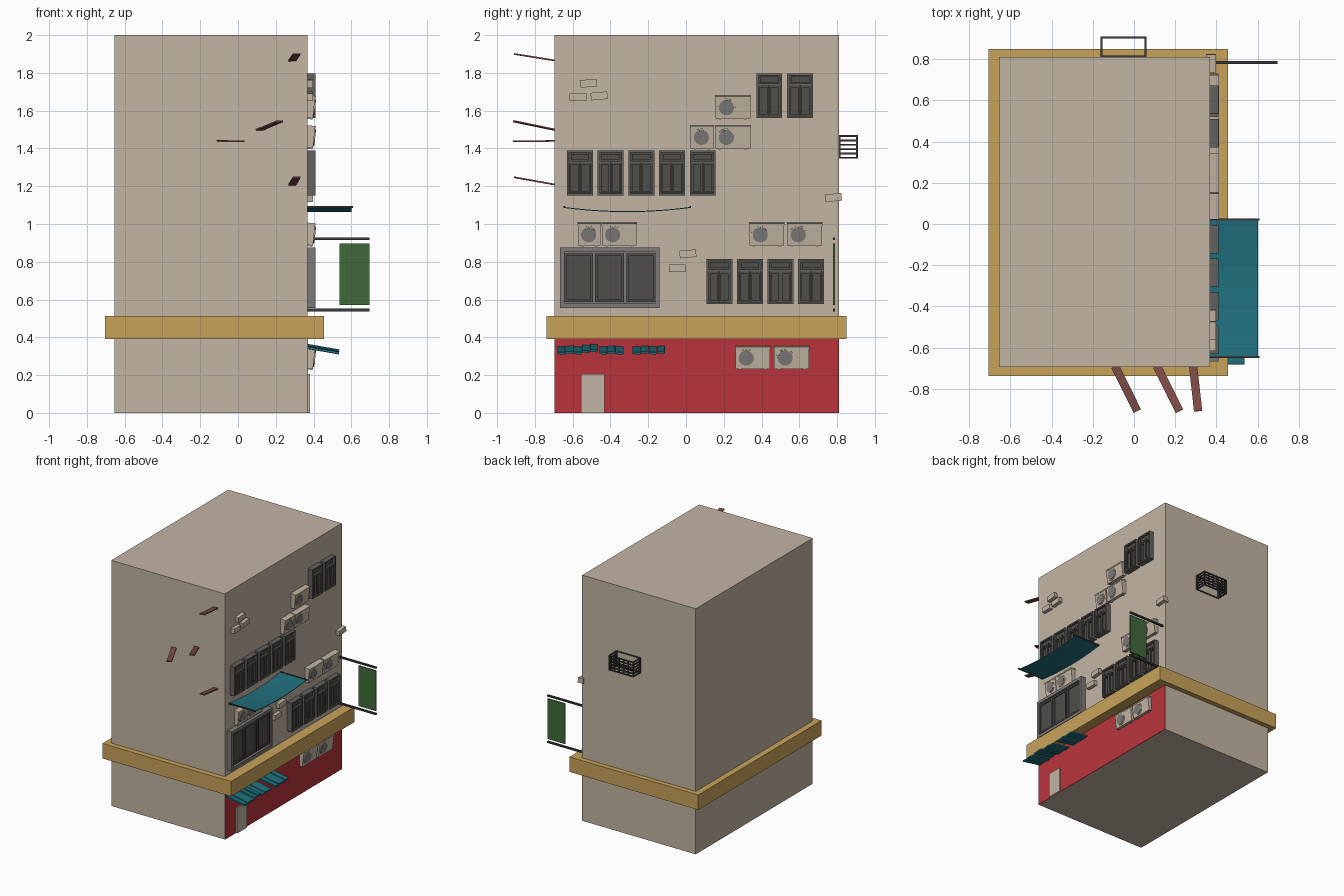
import bpy, bmesh, math
from mathutils import Vector, Matrix

if "Cube" in bpy.data.objects:
    bpy.data.objects.remove(bpy.data.objects["Cube"])


def material(name, hexcol):
    ch = [int(hexcol[i:i + 2], 16) / 255 for i in (0, 2, 4)]
    lin = [c / 12.92 if c < 0.04045 else ((c + 0.055) / 1.055) ** 2.4 for c in ch]
    m = bpy.data.materials.new(name)
    m.diffuse_color = (*lin, 1)
    m.use_nodes = True
    m.node_tree.nodes["Principled BSDF"].inputs["Base Color"].default_value = m.diffuse_color
    return m


WALL = material("beige", "c3b5a3")
LEDGE = material("ochre", "c9a35b")
RED = material("red", "b9343b")
FRAME = material("mid grey", "7d7b78")
TALL = material("dark grey", "64625e")
PANE = material("charcoal", "504e4a")
TEAL = material("teal", "20707e")
GREEN = material("green", "40693a")
METAL = material("black metal", "3a393b")
BROWN = material("red brown", "7d4b45")

X0, X1, Y0, Y1 = -0.655, 0.368, -0.695, 0.81    # wall extents


def box(bm, lo, hi, mat=0, rot=None):
    lo, hi = Vector(lo), Vector(hi)
    m = Matrix.Translation((lo + hi) / 2)
    if rot:
        m = m @ rot
    m = m @ Matrix.Diagonal((*(hi - lo), 1))
    vs = bmesh.ops.create_cube(bm, size=1, matrix=m)["verts"]
    for f in {f for v in vs for f in v.link_faces}:
        f.material_index = mat


def board(bm, p, q, width, thick, roll=0):
    # flat board running from p to q, lying level across its width
    p, q = Vector(p), Vector(q)
    d = (q - p).normalized()
    side = d.cross(Vector((0, 0, 1))).normalized()
    r = Matrix((d, side, side.cross(d))).transposed().to_4x4()
    m = Matrix.Translation((p + q) / 2) @ r @ Matrix.Rotation(roll, 4, 'X')
    m = m @ Matrix.Diagonal(((q - p).length, width, thick, 1))
    bmesh.ops.create_cube(bm, size=1, matrix=m)


def finish(name, bm, *mats):
    bmesh.ops.recalc_face_normals(bm, faces=bm.faces)
    me = bpy.data.meshes.new(name)
    bm.to_mesh(me)
    bm.free()
    for m in mats:
        me.materials.append(m)
    ob = bpy.data.objects.new(name, me)
    bpy.context.collection.objects.link(ob)
    return ob


def block(name, lo, hi, mat, rot=None):
    bm = bmesh.new()
    box(bm, lo, hi, 0, rot)
    return finish(name, bm, mat)


# Building shell, ledge, red shop front, door
block("building", (X0, Y0, 0), (X1, Y1, 2), WALL)
block("ledge", (-0.705, -0.738, 0.39), (0.455, 0.85, 0.512), LEDGE)
block("shop_front", (X1 - 0.002, Y0, 0), (X1 + 0.003, Y1, 0.39), RED)
block("door", (X1 - 0.01, -0.555, 0), (0.382, -0.432, 0.205), WALL)


# Air conditioners, leaning slightly outwards
def air_conditioner(y, z, width):
    bm = bmesh.new()
    h = 0.058
    box(bm, (-0.012, 0, -h), (0.033, width, h))
    box(bm, (-0.014, -0.002, h - 0.008), (0.036, width + 0.002, h + 0.002))
    for fy in (0.02, width - 0.03):
        box(bm, (0, fy, -h - 0.006), (0.03, fy + 0.01, -h))
    turn = Matrix.Rotation(math.pi / 2, 4, 'Y')
    for r, x, mat in ((0.047, 0.034, 0), (0.04, 0.036, 1)):
        vs = bmesh.ops.create_cone(bm, cap_ends=True, segments=20, radius1=r, radius2=r, depth=0.006,
                                   matrix=Matrix.Translation((x, 0.058, 0)) @ turn)["verts"]
        for f in {f for v in vs for f in v.link_faces}:
            f.material_index = mat
    ob = finish("air_conditioner", bm, WALL, FRAME)
    ob.location = (X1 + 0.002, y, z)
    ob.rotation_euler.y = math.radians(6)


for y, z, w in ((0.156, 1.62, 0.185), (0.156, 1.462, 0.185), (0.024, 1.462, 0.121),
                (-0.446, 0.947, 0.185), (-0.573, 0.947, 0.121), (0.335, 0.947, 0.185),
                (0.536, 0.947, 0.185), (0.261, 0.294, 0.185), (0.467, 0.294, 0.185)):
    air_conditioner(y, z, w)


# Rectangular ring of bars facing +x
def ring(bm, y0, y1, z0, z1, t, x, mat):
    b = X1 - 0.01
    box(bm, (b, y0, z0), (x, y0 + t, z1), mat)
    box(bm, (b, y1 - t, z0), (x, y1, z1), mat)
    box(bm, (b, y0 + t, z0), (x, y1 - t, z0 + t), mat)
    box(bm, (b, y0 + t, z1 - t), (x, y1 - t, z1), mat)


# Tall windows: top light over two sashes
def tall_window(y, z):
    bm = bmesh.new()
    w, h, split = 0.137, 0.238, 0.178
    box(bm, (X1 - 0.01, y + 0.005, z + 0.005), (0.39, y + w - 0.005, z + h - 0.005), 1)
    ring(bm, y, y + w, z, z + h, 0.011, 0.41, 0)
    box(bm, (X1, y + 0.01, z + split - 0.005), (0.406, y + w - 0.01, z + split + 0.005), 0)
    box(bm, (X1, y + 0.02, z + split + 0.012), (0.4, y + w - 0.02, z + h - 0.018), 1)
    for sy in (y + 0.012, y + w / 2 + 0.001):
        ring(bm, sy, sy + 0.055, z + 0.012, z + split - 0.006, 0.009, 0.402, 1)
    finish("tall_window", bm, TALL, PANE)


for i in range(5):
    tall_window(-0.63 + 0.1625 * i, 1.151)
for i in range(4):
    tall_window(0.108 + 0.162 * i, 0.576)
for y in (0.372, 0.536):
    tall_window(y, 1.56)

# Wide three-pane window
bm = bmesh.new()
ring(bm, -0.667, -0.14, 0.555, 0.875, 0.024, 0.41, 0)
box(bm, (X1 - 0.01, -0.65, 0.57), (0.39, -0.16, 0.86), 0)
for y in (-0.647, -0.482, -0.316):
    box(bm, (X1, y + 0.008, 0.598), (0.394, y + 0.147, 0.837), 1)
    ring(bm, y, y + 0.155, 0.588, 0.845, 0.014, 0.402, 1)
finish("wide_window", bm, FRAME, PANE)

# Small vent boxes
for y, z, a in ((-0.572, 1.67, 0), (-0.517, 1.745, 5), (-0.46, 1.678, 5),
                (-0.047, 0.765, 0), (0.01, 0.842, 5), (0.78, 1.14, 5)):
    block("vent_box", (0.35, y - 0.044, z - 0.02), (0.398, y + 0.044, z + 0.02), WALL,
          Matrix.Rotation(math.radians(a), 4, 'X'))

# Sagging cloth awning and its two rods
bm = bmesh.new()
ya, yb, n = -0.645, 0.022, 12
rows = []
for i in range(n + 1):
    t = i / n
    z = 1.09 - 0.022 * (1 - (2 * t - 1) ** 2)
    y = ya + (yb - ya) * t
    rows.append([bm.verts.new((x, y, z + dz)) for x, dz in
                 ((X1 - 0.005, 0), (0.602, 0), (0.602, -0.005), (X1 - 0.005, -0.005))])
for a, b in zip(rows, rows[1:]):
    for k in range(4):
        bm.faces.new((a[k], a[(k + 1) % 4], b[(k + 1) % 4], b[k]))
bm.faces.new(rows[0])
bm.faces.new(rows[-1])
finish("cloth_awning", bm, TEAL)
for y in (ya, yb):
    block("awning_rod", (X1 - 0.005, y - 0.004, 1.084), (0.61, y + 0.004, 1.094), METAL)

# Shop awning made of loose boards
bm = bmesh.new()
groups = ((-0.66, 3, 0.0), (-0.53, 2, 0.008), (-0.438, 3, 0.0), (-0.262, 4, 0.0))
for gy, count, lift in groups:
    for i in range(count):
        y = gy + 0.043 * i
        dz = lift + (0.004 if i % 2 else 0)
        board(bm, (X1 - 0.01, y, 0.347 + dz), (0.535, y, 0.316 + dz), 0.041, 0.012,
              math.radians(6 if lift else (2, -3)[i % 2]))
finish("shop_awning_boards", bm, TEAL)

# Hanging sign on two poles
for z in (0.545, 0.922):
    block("sign_pole", (X1 - 0.01, 0.777, z - 0.007), (0.697, 0.79, z + 0.007), METAL)
block("sign_panel", (0.538, 0.779, 0.57), (0.697, 0.789, 0.898), GREEN)

# Boards sticking out of the front wall
for p, q in (((0.287, 1.865), (0.311, 1.9)), ((0.287, 1.208), (0.311, 1.247)),
             ((0.112, 1.498), (0.22, 1.543)), ((-0.092, 1.44), (0.016, 1.437))):
    bm = bmesh.new()
    board(bm, (p[0], Y0 + 0.005, p[1]), (q[0], -0.908, q[1]), 0.04, 0.008)
    finish("front_board", bm, BROWN)

# Balcony cage on the back wall
bm = bmesh.new()
xa, xb, yo, za, zb, t = -0.162, 0.06, 0.91, 1.346, 1.47, 0.009
for i in range(6):
    z = za + (zb - za - t) * i / 5
    box(bm, (xa, yo - t, z), (xb, yo, z + t))
    for x in (xa, xb - t):
        box(bm, (x, Y1 - 0.005, z), (x + t, yo - t, z + t))
for i in range(6):
    x = xa + (xb - xa - t) * i / 5
    box(bm, (x, yo - t, za), (x + t, yo, zb))
for x in (xa, xb - t):
    box(bm, (x, Y1 - 0.002, za), (x + t, Y1 + t, zb))
box(bm, (xa, Y1 - 0.002, zb - t), (xb, Y1 + 0.007, zb))
box(bm, (xa, Y1 - 0.002, za), (xb, Y1 + 0.007, za + t))
finish("balcony_cage", bm, METAL)
